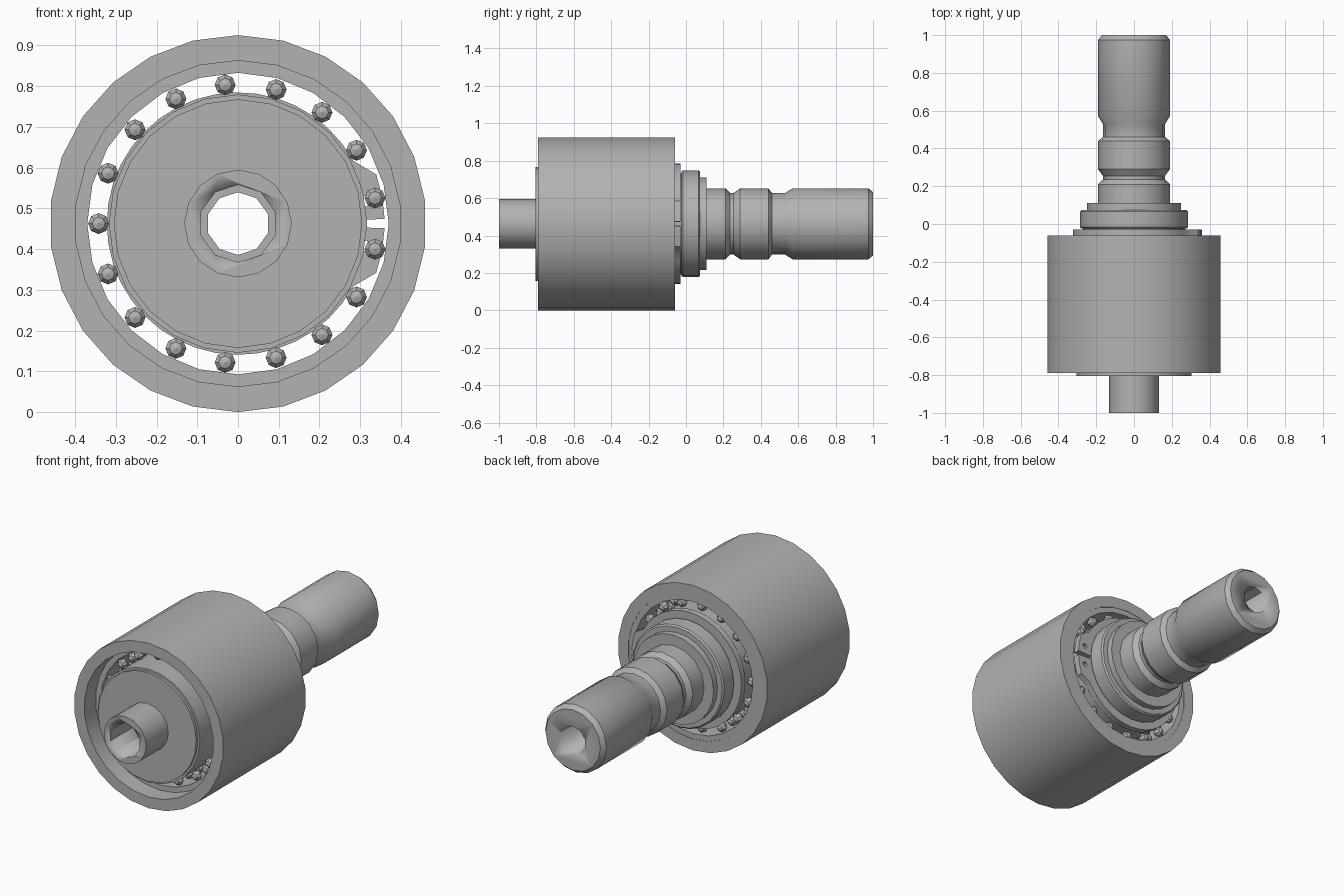
import bpy
import bmesh
from math import sin, cos, pi, radians
from mathutils import Vector, Matrix

cube = bpy.data.objects.get("Cube")
if cube:
    bpy.data.objects.remove(cube, do_unlink=True)

AXIS_Z = 0.4625

steel = bpy.data.materials.new("grey steel")
steel.use_nodes = True
STEEL = (0.45, 0.45, 0.45, 1)
steel.diffuse_color = STEEL
steel.node_tree.nodes["Principled BSDF"].inputs["Base Color"].default_value = STEEL


def finish(name, bm, smooth=True):
    """Turn a bmesh into a named, shaded steel object."""
    bmesh.ops.recalc_face_normals(bm, faces=bm.faces)
    mesh = bpy.data.meshes.new(name)
    bm.to_mesh(mesh)
    bm.free()
    mesh.materials.append(steel)
    obj = bpy.data.objects.new(name, mesh)
    bpy.context.collection.objects.link(obj)
    bpy.ops.object.select_all(action='DESELECT')
    obj.select_set(True)
    bpy.context.view_layer.objects.active = obj
    if smooth:
        bpy.ops.object.shade_smooth_by_angle(angle=radians(32))
    return obj


def lathe(name, profile, sides, ring=False):
    """Spin (radius, y) points about the long axis; a ring profile is closed."""
    bm = bmesh.new()
    loops = []
    for r, y in profile:
        angles = [pi / 2 + 2 * pi * i / sides for i in range(sides)]
        loops.append([bm.verts.new((r * cos(a), y, AXIS_Z + r * sin(a))) for a in angles])
    pairs = list(zip(loops, loops[1:]))
    if ring:
        pairs.append((loops[-1], loops[0]))
    else:
        bm.faces.new(loops[0])
        bm.faces.new(loops[-1])
    for a, b in pairs:
        for i in range(sides):
            j = (i + 1) % sides
            bm.faces.new((a[i], a[j], b[j], b[i]))
    return finish(name, bm)


def cut(obj, cutter):
    """Subtract the cutter from obj and discard it."""
    cutter.hide_render = True
    mod = obj.modifiers.new("cut", 'BOOLEAN')
    mod.operation = 'DIFFERENCE'
    mod.solver = 'EXACT'
    mod.object = cutter
    bpy.ops.object.select_all(action='DESELECT')
    bpy.context.view_layer.objects.active = obj
    obj.select_set(True)
    bpy.ops.object.modifier_apply(modifier=mod.name)
    bpy.data.objects.remove(cutter, do_unlink=True)


# Outer housing and the bearing sleeve pressed into it
lathe("outer_housing", [(0.4625, -0.79), (0.4625, -0.06), (0.4, -0.06), (0.4, -0.79)], 26, True)
lathe("bearing_sleeve", [(0.405, -0.69), (0.405, -0.062), (0.37, -0.062), (0.37, -0.69)], 24, True)

# Central shaft: front spigot, grooved rear journal and chamfered end
shaft = lathe("shaft", [
    (0.132, -1), (0.132, -0.78), (0.19, -0.78), (0.19, 0.21), (0.165, 0.235), (0.165, 0.255),
    (0.19, 0.29), (0.19, 0.44), (0.165, 0.46), (0.165, 0.53), (0.19, 0.57), (0.19, 0.975),
    (0.17, 1)], 16)
cut(shaft, lathe("bore_cutter", [(0.095, -1.1), (0.095, -0.8), (0.077, -0.8), (0.077, 1.1)], 10))

# Hub, shoulder flange and washer around the shaft
lathe("hub", [(0.12, -0.805), (0.305, -0.805), (0.305, -0.79), (0.317, -0.79),
              (0.317, -0.06), (0.27, -0.06), (0.27, 0), (0.12, 0)], 24, True)
lathe("shoulder_flange", [(0.15, -0.025), (0.277, -0.025), (0.285, -0.017), (0.285, 0.067),
                          (0.277, 0.075), (0.15, 0.075)], 24, True)
lathe("washer", [(0.15, 0.07), (0.248, 0.07), (0.248, 0.11), (0.15, 0.11)], 24, True)

# Rows of bearing balls between hub and sleeve
bm = bmesh.new()
ROWS, BALLS = 7, 17
for row in range(ROWS):
    y = -0.66 + 0.56 * row / (ROWS - 1)
    for i in range(BALLS):
        a = pi + 2 * pi * i / BALLS
        place = Matrix.Translation(Vector((0.342 * cos(a), y, AXIS_Z + 0.342 * sin(a))))
        bmesh.ops.create_uvsphere(bm, u_segments=8, v_segments=5, radius=0.027,
                                  matrix=place @ Matrix.Rotation(pi / 2, 4, 'X'))
finish("bearing_balls", bm, smooth=False)

# Split retaining ring with two wider ears on the left side
bm = bmesh.new()
STEPS = 40
start = radians(1.8)
sections = []
for i in range(STEPS + 1):
    a = start + (2 * pi - 2 * start) * i / STEPS
    off = min(a, 2 * pi - a)
    outer = 0.36 if off < radians(24) else 0.322
    sections.append([bm.verts.new((r * cos(a), y, AXIS_Z + r * sin(a)))
                     for r, y in ((0.26, -0.065), (outer, -0.065), (outer, -0.03), (0.26, -0.03))])
for a, b in zip(sections, sections[1:]):
    for k in range(4):
        m = (k + 1) % 4
        bm.faces.new((a[k], a[m], b[m], b[k]))
bm.faces.new(sections[0])
bm.faces.new(sections[-1])
retaining_ring = finish("retaining_ring", bm)

# Plier holes in the ears
for side in (1, -1):
    bm = bmesh.new()
    a = side * radians(10)
    place = Matrix.Translation(Vector((0.32 * cos(a), -0.045, AXIS_Z + 0.32 * sin(a))))
    bmesh.ops.create_cone(bm, cap_ends=True, segments=8, radius1=0.014, radius2=0.014, depth=0.1,
                          matrix=place @ Matrix.Rotation(pi / 2, 4, 'X'))
    cut(retaining_ring, finish("hole_cutter", bm, smooth=False))
